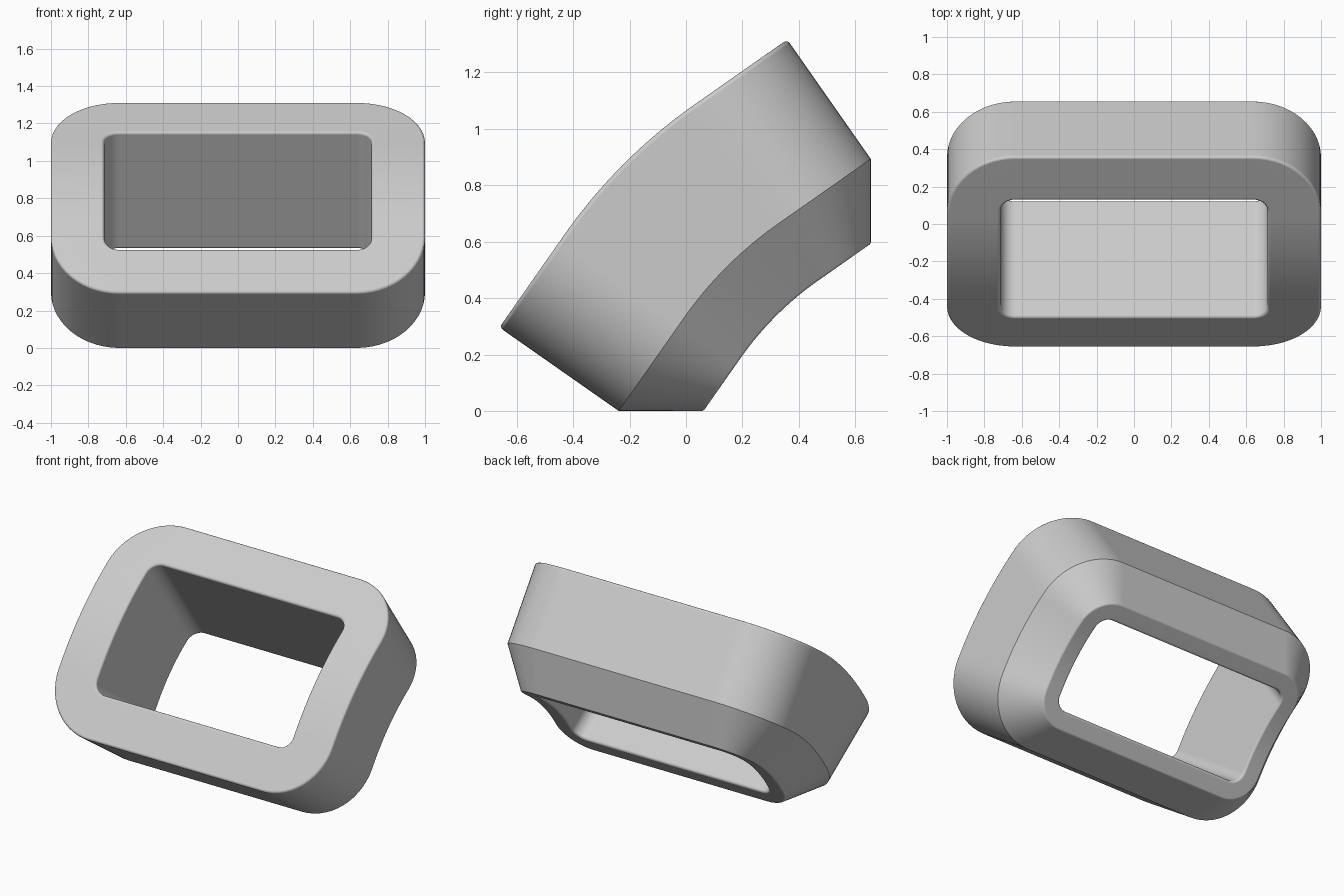
import bpy, bmesh, math
from mathutils import Vector

cube = bpy.data.objects.get("Cube")
if cube:
    bpy.data.objects.remove(cube)

BEND = math.radians(10)      # half of the total bend angle
RADIUS = 1.883               # bend radius of the front face
FLAT = 0.4                   # straight length beyond the bend
CORNER = 0.365               # outer corner radius
HALF_WIDTH = 1.0
BEND_STEPS, CORNER_STEPS = 20, 14


def fillet(points, sharp, r, steps):
    """Round the corners of a closed 2D profile, except those listed as sharp."""
    out = []
    for i, p in enumerate(points):
        p = Vector(p)
        if i in sharp:
            out.append(p)
            continue
        d1 = (Vector(points[i - 1]) - p).normalized()
        d2 = (Vector(points[(i + 1) % len(points)]) - p).normalized()
        half = d1.angle(d2) / 2
        centre = p + (d1 + d2).normalized() * (r / math.sin(half))
        a = p + d1 * (r / math.tan(half)) - centre
        b = p + d2 * (r / math.tan(half)) - centre
        for k in range(steps + 1):
            f = k / steps
            out.append(centre + (a * (1 - f) + b * f).normalized() * r)
    return out


def outline(inset):
    """Rounded rectangle as (x, bend angle, straight run) for one inset."""
    r, w, e = CORNER - inset, HALF_WIDTH - inset, FLAT - inset
    right = [(w, -BEND + 2 * BEND * i / BEND_STEPS, 0) for i in range(BEND_STEPS + 1)]
    arc = [math.pi / 2 * i / CORNER_STEPS for i in range(CORNER_STEPS + 1)]
    right += [(w - r + r * math.cos(t), BEND, e - r + r * math.sin(t)) for t in arc]
    right = [(w - r + r * math.cos(t), -BEND, -(e - r + r * math.sin(t)))
             for t in reversed(arc)] + right
    return right + [(-x, a, s) for x, a, s in reversed(right)]


def bent(x, angle, run, depth):
    """Place a point on the bent frame, tilted halfway between front and up."""
    out = math.radians(135) - angle
    along = out - math.pi / 2
    r = RADIUS - depth
    return Vector((x, r * math.cos(out) + run * math.cos(along),
                   r * math.sin(out) + run * math.sin(along)))


# Frame wall section as (inset, depth): outer wall, back taper, back rim, opening
section = fillet([(0, 0), (0, 0.516), (0.172, 0.762), (0.285, 0.762), (0.285, 0)],
                 {1}, 0.015, 4)

bm = bmesh.new()
loops = [[bm.verts.new(bent(x, a, s, depth)) for x, a, s in outline(inset)]
         for inset, depth in section]
for i, loop in enumerate(loops):
    nxt = loops[(i + 1) % len(loops)]
    for j in range(len(loop)):
        k = (j + 1) % len(loop)
        bm.faces.new((loop[j], loop[k], nxt[k], nxt[j]))
bmesh.ops.recalc_face_normals(bm, faces=bm.faces)

# Centre the frame and stand it on the ground
ys = [v.co.y for v in bm.verts]
shift = Vector((0, -(min(ys) + max(ys)) / 2, -min(v.co.z for v in bm.verts)))
bmesh.ops.translate(bm, verts=bm.verts, vec=shift)

mesh = bpy.data.meshes.new("bent_frame")
bm.to_mesh(mesh)
bm.free()
frame = bpy.data.objects.new("bent_frame", mesh)
bpy.context.collection.objects.link(frame)

# Plain grey material
grey = bpy.data.materials.new("light_grey")
grey.use_nodes = True
colour = (0.6, 0.6, 0.6, 1)
grey.diffuse_color = colour
grey.node_tree.nodes["Principled BSDF"].inputs["Base Color"].default_value = colour
mesh.materials.append(grey)

# Smooth shading with crisp taper edge and flat-looking walls
bpy.ops.object.select_all(action='DESELECT')
frame.select_set(True)
bpy.context.view_layer.objects.active = frame
bpy.ops.object.shade_smooth_by_angle(angle=math.radians(30))
weighted = frame.modifiers.new("even_normals", 'WEIGHTED_NORMAL')
weighted.keep_sharp = True
